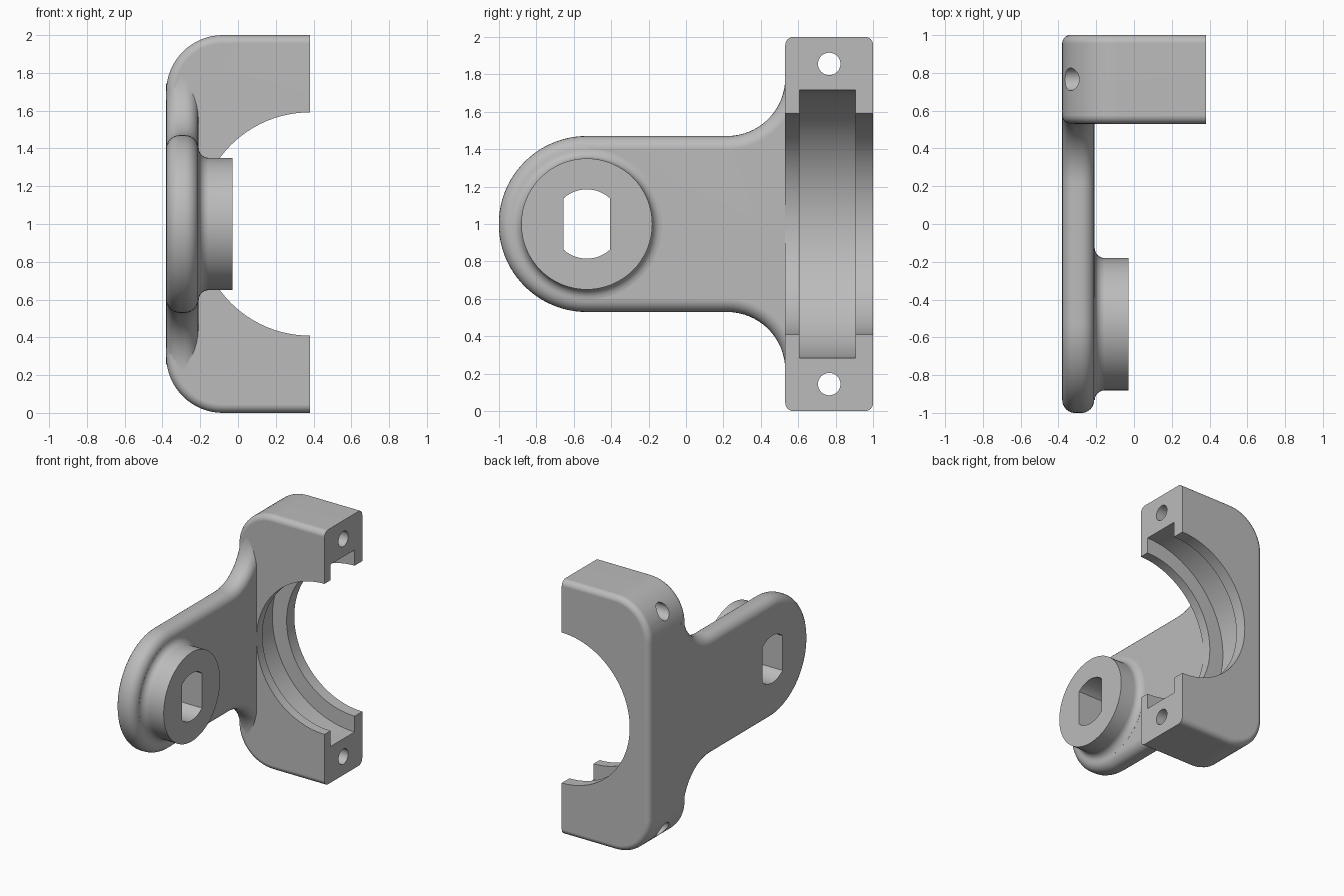
import bpy, bmesh
from math import sin, cos, pi, radians, asin

cube = bpy.data.objects.get("Cube")
if cube:
    bpy.data.objects.remove(cube, do_unlink=True)

grey = bpy.data.materials.new("plain grey")
grey.use_nodes = True
GREY = (0.5, 0.5, 0.5, 1)
grey.diffuse_color = GREY
grey.node_tree.nodes["Principled BSDF"].inputs["Base Color"].default_value = GREY

BACK, PLATE, OPEN = -0.38, -0.21, 0.38    # x of back face, plate face, open face
HUB_Y, MID_Z = -0.53, 1.0


def arc(cx, cy, r, start, end, n):
    """Points on an arc, angles in degrees."""
    angles = [radians(start + (end - start) * i / n) for i in range(n + 1)]
    return [(cx + r * cos(a), cy + r * sin(a)) for a in angles]


def finish(name, bm):
    bmesh.ops.recalc_face_normals(bm, faces=bm.faces[:])
    mesh = bpy.data.meshes.new(name)
    bm.to_mesh(mesh)
    bm.free()
    mesh.materials.append(grey)
    obj = bpy.data.objects.new(name, mesh)
    bpy.context.collection.objects.link(obj)
    return obj


def prism(name, outline, place, a, b, radius=0, skip=()):
    """Extrude an outline from a to b; round its rims except skipped sides."""
    bm = bmesh.new()
    rings = [[bm.verts.new(place(u, v, d)) for u, v in outline] for d in (a, b)]
    bm.faces.new(rings[0])
    bm.faces.new(rings[1])
    rims = []
    n = len(outline)
    for i in range(n):
        j = (i + 1) % n
        bm.faces.new((rings[0][i], rings[0][j], rings[1][j], rings[1][i]))
        if i not in skip:
            rims += [bm.edges.get((r[i], r[j])) for r in rings]
    if radius:
        bmesh.ops.recalc_face_normals(bm, faces=bm.faces[:])
        bmesh.ops.bevel(bm, geom=rims, offset=radius, segments=6,
                        profile=0.5, affect='EDGES')
    return finish(name, bm)


def along_x(u, v, d):
    return (d, u, v)


def along_y(u, v, d):
    return (u, d, v)


def combine(target, other, operation):
    mod = target.modifiers.new("combine", 'BOOLEAN')
    mod.operation, mod.solver, mod.object = operation, 'EXACT', other
    bpy.context.view_layer.objects.active = target
    bpy.ops.object.modifier_apply(modifier=mod.name)
    bpy.data.objects.remove(other, do_unlink=True)


# Clamp block with two large rounded back corners
R = 0.3
block = [(OPEN, 0), (OPEN, 2)]
block += arc(BACK + R, 2 - R, R, 90, 180, 16)
block += arc(BACK + R, R, R, 180, 270, 16)
bracket = prism("clamp_bracket", block, along_y, 0.53, 1.0, 0.045, skip=(0,))

# Arm plate: round end, straight sides, flared root running into the block
upper = arc(HUB_Y, MID_Z, 0.47, 180, 90, 24)
upper += arc(0.22, 1.78, 0.31, -90, 0, 16)
upper.append((0.66, 1.66))
lower = [(y, 2 - z) for y, z in reversed(upper[1:])]
m = len(upper)
arm = prism("arm_plate", upper + lower, along_x, BACK, PLATE, 0.07,
            skip=(m - 2, m - 1, m))
combine(bracket, arm, 'UNION')

# Turned hub with a concave fillet at its foot
profile = [(-0.3, 0), (-0.3, 0.398), (PLATE - 0.003, 0.398)]
profile += arc(-0.155, 0.403, 0.053, 180, 270, 6)
profile += [(-0.03, 0.35), (-0.03, 0)]
bm = bmesh.new()
verts = [bm.verts.new((x, HUB_Y, MID_Z + r)) for x, r in profile]
edges = [bm.edges.new(pair) for pair in zip(verts, verts[1:])]
bmesh.ops.spin(bm, geom=verts + edges, cent=(0, HUB_Y, MID_Z), axis=(1, 0, 0),
               angle=2 * pi, steps=64)
bmesh.ops.remove_doubles(bm, verts=bm.verts[:], dist=0.0001)
combine(bracket, finish("hub", bm), 'UNION')

# Shaft hole with two flats
half = 0.125
tilt = asin(half / 0.185) * 180 / pi
hole = arc(HUB_Y, MID_Z, 0.185, 90 - tilt, 90 + tilt, 12)
hole += arc(HUB_Y, MID_Z, 0.185, 270 - tilt, 270 + tilt, 12)
combine(bracket, prism("shaft_cutter", hole, along_x, -1, 1), 'DIFFERENCE')

# Bore and the wider groove inside it
for r, a, b in ((0.591, 0.4, 1.2), (0.715, 0.605, 0.905)):
    ring = arc(OPEN, MID_Z, r, 0, 360, 96)[:-1]
    combine(bracket, prism("bore_cutter", ring, along_y, a, b), 'DIFFERENCE')

# Screw holes
for z in (0.145, 1.855):
    ring = arc(0.765, z, 0.06, 0, 360, 32)[:-1]
    combine(bracket, prism("screw_cutter", ring, along_x, -1, 1), 'DIFFERENCE')

# Smooth shading with sharp edges kept
bpy.ops.object.select_all(action='DESELECT')
bracket.select_set(True)
bpy.context.view_layer.objects.active = bracket
bpy.ops.object.shade_smooth_by_angle(angle=radians(30))
weighted = bracket.modifiers.new("even_shading", 'WEIGHTED_NORMAL')
weighted.keep_sharp = True
